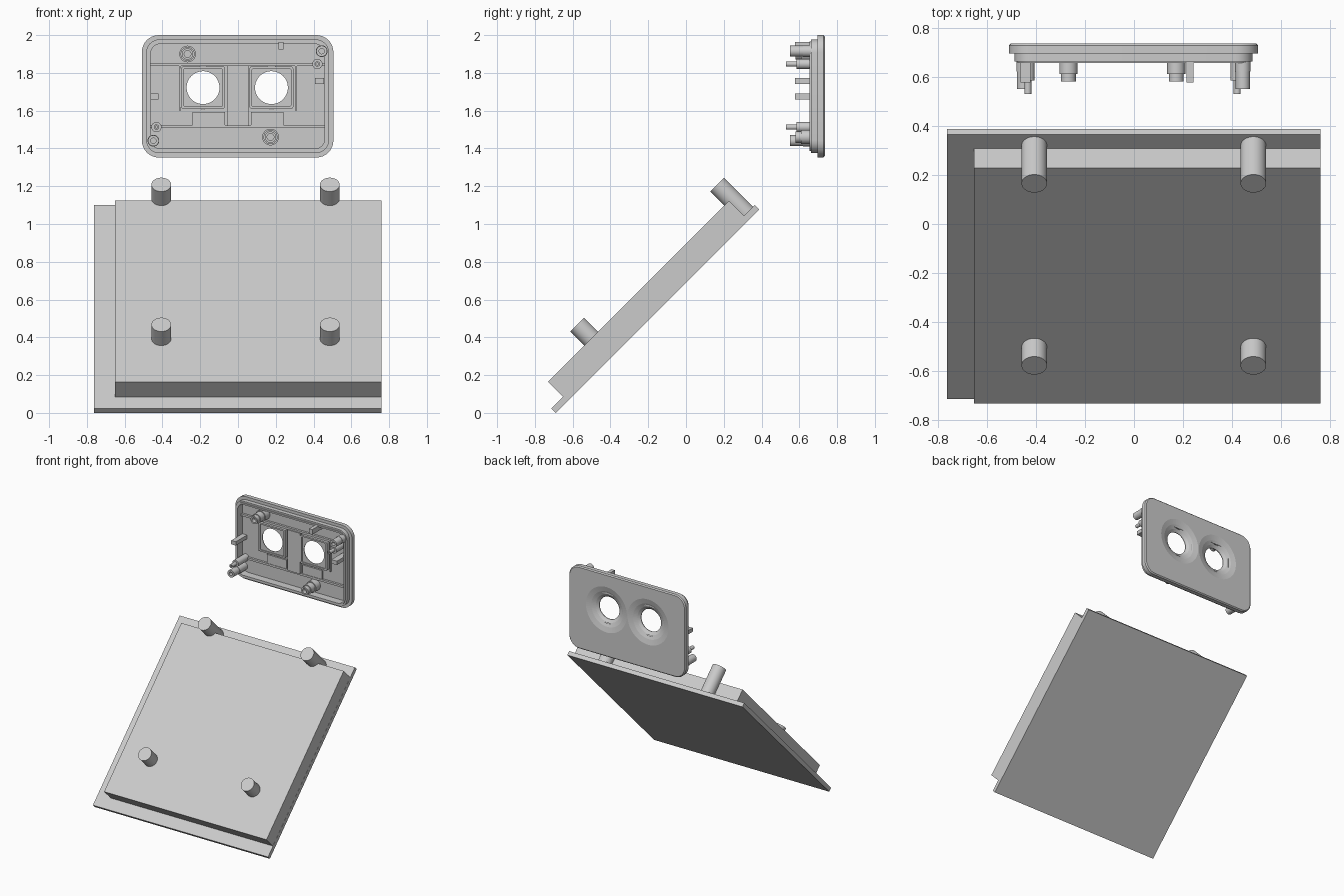
import bpy, bmesh, math
from mathutils import Matrix

if "Cube" in bpy.data.objects:
    bpy.data.objects.remove(bpy.data.objects["Cube"])

TILT = Matrix.Rotation(math.radians(45), 4, 'X')    # local y runs up the slope, z is its normal
ALONG_Y = Matrix.Rotation(math.radians(-90), 4, 'X')  # local z becomes world y


def finish(name, bm, matrix):
    bmesh.ops.recalc_face_normals(bm, faces=bm.faces)
    bm.transform(matrix)
    mesh = bpy.data.meshes.new(name)
    bm.to_mesh(mesh)
    bm.free()
    ob = bpy.data.objects.new(name, mesh)
    bpy.context.collection.objects.link(ob)
    return ob


def box(name, x, y, z, matrix=Matrix()):
    bm = bmesh.new()
    bmesh.ops.create_cube(bm, size=1)
    for v in bm.verts:
        for i, (a, b) in enumerate((x, y, z)):
            v.co[i] = a if v.co[i] < 0 else b
    return finish(name, bm, matrix)


def skin(name, rings, matrix):
    """Bridge equal-length rings of points and cap both ends."""
    bm = bmesh.new()
    loops = [[bm.verts.new(p) for p in ring] for ring in rings]
    n = len(loops[0])
    for a, b in zip(loops, loops[1:]):
        for i in range(n):
            j = (i + 1) % n
            bm.faces.new((a[i], a[j], b[j], b[i]))
    bm.faces.new(loops[0])
    bm.faces.new(loops[-1])
    return finish(name, bm, matrix)


def lathe(name, profile, matrix, sides=32):
    rings = [[(r * math.cos(math.tau * i / sides), r * math.sin(math.tau * i / sides), t)
              for i in range(sides)] for r, t in profile]
    return skin(name, rings, matrix)


def rounded(hw, hh, r, t, steps=8):
    pts = []
    for k, (sx, sy) in enumerate(((1, 1), (-1, 1), (-1, -1), (1, -1))):
        for i in range(steps + 1):
            a = math.radians(90 * k + 90 * i / steps)
            pts.append((sx * (hw - r) + r * math.cos(a), sy * (hh - r) + r * math.sin(a), t))
    return pts


def at(x, z):
    return Matrix.Translation((x, 0, z)) @ ALONG_Y


# Tilted plate with the thick slab on it
box("base_plate", (-0.762, 0.76), (-0.488, 1.036), (0.488, 0.52), TILT)
box("slab", (-0.652, 0.759), (-0.40, 0.956), (0.49, 0.633), TILT)

# Four round pegs
for x, side in ((-0.406, "left"), (0.486, "right")):
    for u, base, row in ((-0.077, 0.62, "lower"), (0.971, 0.51, "upper")):
        lathe(f"peg_{row}_{side}", [(0.052, base), (0.052, 0.738)],
              TILT @ Matrix.Translation((x, u, 0)), 48)

# Upright shell: floor, rim wall, flange and back face in one skin
shell = skin("shell", [rounded(*s) for s in (
    (0.460, 0.277, 0.05, 0.715), (0.460, 0.277, 0.05, 0.655),
    (0.472, 0.289, 0.06, 0.655), (0.472, 0.289, 0.06, 0.662),
    (0.484, 0.301, 0.07, 0.662), (0.484, 0.301, 0.07, 0.695),
    (0.507, 0.324, 0.09, 0.695), (0.507, 0.324, 0.09, 0.727),
    (0.499, 0.316, 0.082, 0.735))], at(-0.002, 1.676))

# Eye holes with flared dishes on the back, and square frames on the front
for x, side in ((-0.185, "left"), (0.177, "right")):
    cutter = lathe(f"eye_cutter_{side}", [(0.087, 0.6), (0.087, 0.697), (0.108, 0.712),
                   (0.138, 0.725), (0.178, 0.735), (0.18, 0.76)], at(x, 1.722), 64)
    cutter.hide_render = True
    cutter.hide_set(True)
    frame = skin(f"eye_frame_{side}", [rounded(*s, 3) for s in (
        (0.103, 0.100, 0.008, 0.692), (0.103, 0.100, 0.008, 0.684),
        (0.116, 0.112, 0.012, 0.684), (0.116, 0.112, 0.012, 0.719))], at(x, 1.722))
    for ob in (shell, frame):
        mod = ob.modifiers.new("eye_hole", 'BOOLEAN')
        mod.object = cutter
        mod.solver = 'EXACT'
    s = -1 if x < 0 else 1
    # Low pads under the eyes and an outer rib beside each
    box(f"pad_{side}", sorted((s * 0.07, s * 0.24)), (0.702, 0.72), (1.52, 1.592))
    box(f"side_rib_{side}", sorted((s * 0.303, s * 0.312)), (0.70, 0.72), (1.60, 1.84))

# Ribs on the shell floor
for z, name in ((1.845, "upper"), (1.515, "lower")):
    box(f"cross_rib_{name}", (-0.463, 0.459), (0.698, 0.72), (z - 0.008, z + 0.008))
box("centre_bar", (-0.055, 0.055), (0.69, 0.72), (1.52, 1.84))


def post(name, x, z, steps, hole):
    """Stepped round post with a blind hole; steps are (radius, front y)."""
    profile, y = [], 0.72
    for r, tip in steps:
        profile += [(r, y), (r, tip)]
        y = tip
    profile += [(hole, y), (hole, y + 0.03)]
    lathe(name, profile, at(x, z))


# Screw posts, corner posts and pin posts
for i, (x, z) in enumerate(((-0.267, 1.90), (0.172, 1.46))):
    post(f"screw_post_{i}", x, z, ((0.044, 0.66), (0.037, 0.61), (0.03, 0.58)), 0.018)
for i, (x, z) in enumerate(((0.443, 1.915), (-0.448, 1.441))):
    post(f"corner_post_{i}", x, z, ((0.031, 0.62), (0.029, 0.55)), 0.014)
for i, (x, z) in enumerate(((0.42, 1.847), (-0.432, 1.513))):
    post(f"pin_post_{i}", x, z, ((0.027, 0.585), (0.014, 0.53)), 0.006)

# Small rectangular tabs
for i, (x, z, w, h) in enumerate(((0.228, 1.943, 0.014, 0.02), (0.432, 1.757, 0.024, 0.015),
                                  (-0.442, 1.675, 0.02, 0.015))):
    box(f"tab_{i}", (x - w, x + w), (0.576, 0.72), (z - h, z + h))

# Smooth the round parts, keep edges sharp
bpy.ops.object.select_all(action='DESELECT')
for ob in bpy.data.objects:
    if not ob.hide_render:
        ob.select_set(True)
        bpy.context.view_layer.objects.active = ob
bpy.ops.object.shade_smooth_by_angle(angle=math.radians(30))
